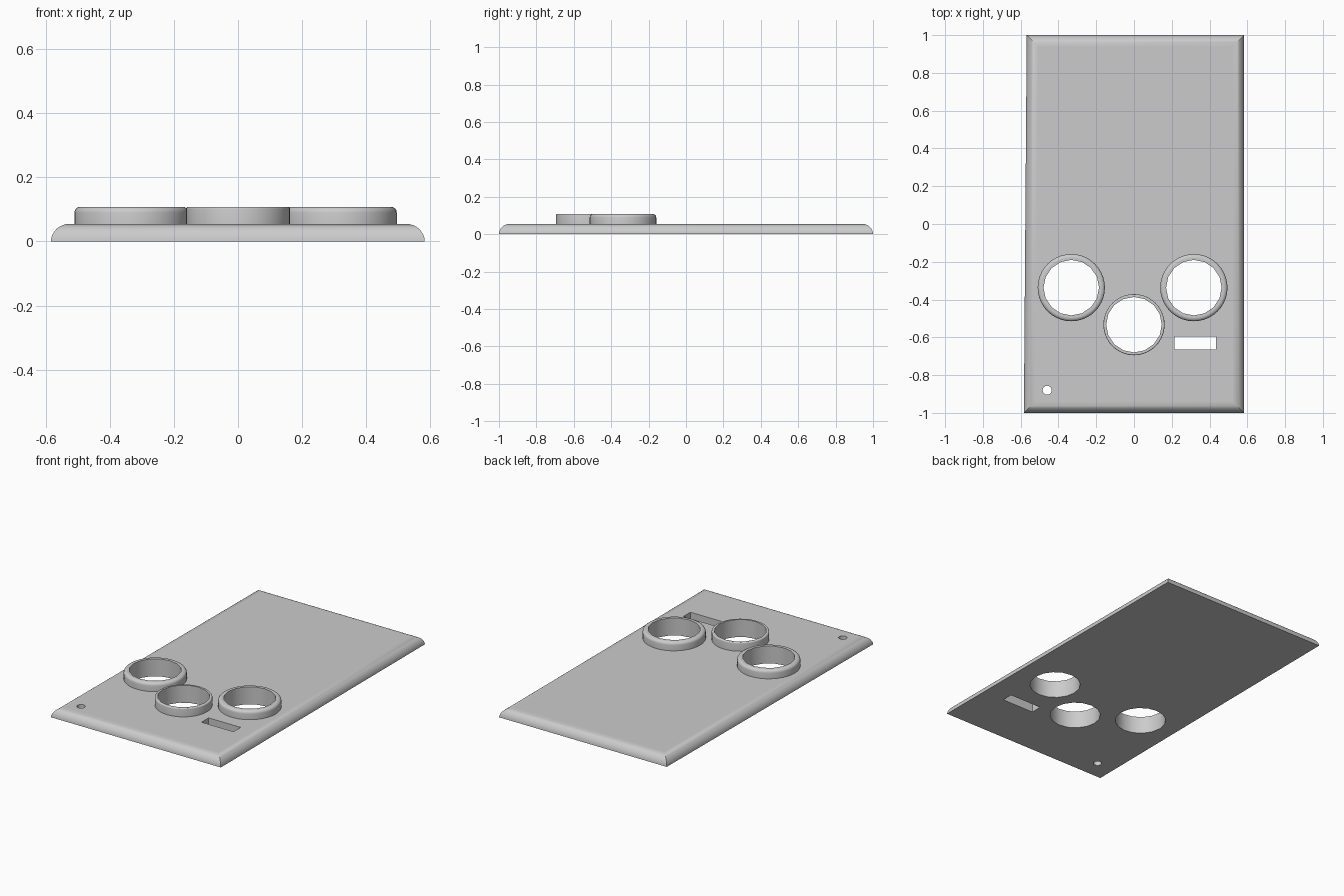
import bpy, bmesh, math

if "Cube" in bpy.data.objects:
    bpy.data.objects.remove(bpy.data.objects["Cube"])

grey = bpy.data.materials.new("mid grey")
grey.diffuse_color = (0.6, 0.6, 0.6, 1)
grey.use_nodes = True
grey.node_tree.nodes["Principled BSDF"].inputs["Base Color"].default_value = grey.diffuse_color

PLATE_TOP, RING_TOP = 0.055, 0.108


def make(name, sections):
    """Closed solid skinned through a stack of matching point loops."""
    bm = bmesh.new()
    loops = [[bm.verts.new(p) for p in s] for s in sections]
    for a, b in zip(loops, loops[1:]):
        for i in range(len(a)):
            j = (i + 1) % len(a)
            bm.faces.new((a[i], a[j], b[j], b[i]))
    bm.faces.new(loops[0][::-1])
    bm.faces.new(loops[-1])
    bmesh.ops.recalc_face_normals(bm, faces=bm.faces)
    mesh = bpy.data.meshes.new(name)
    bm.to_mesh(mesh)
    bm.free()
    mesh.materials.append(grey)
    ob = bpy.data.objects.new(name, mesh)
    bpy.context.collection.objects.link(ob)
    return ob


def circle(x, y, z, r, n):
    return [(x + r * math.cos(math.tau * i / n),
             y + r * math.sin(math.tau * i / n), z) for i in range(n)]


def rect(x0, x1, y0, y1, z):
    return [(x0, y0, z), (x1, y0, z), (x1, y1, z), (x0, y1, z)]


def cut(ob, cutters):
    bpy.context.view_layer.objects.active = ob
    for c in cutters:
        m = ob.modifiers.new("hole", 'BOOLEAN')
        m.operation, m.solver, m.object = 'DIFFERENCE', 'EXACT', c
        bpy.ops.object.modifier_apply(modifier=m.name)


def shade(ob):
    bpy.ops.object.select_all(action='DESELECT')
    ob.select_set(True)
    bpy.context.view_layer.objects.active = ob
    bpy.ops.object.shade_smooth_by_angle(angle=math.radians(32))
    for p in ob.data.polygons:
        if abs(p.normal.z) > 0.999:
            p.use_smooth = False


# Panel with a rounded upper rim, its left edge slightly tapered
steps = 8
sections = []
for i in range(steps + 1):
    a = math.pi / 2 * i / steps
    d = 0.058 * (1 - math.cos(a))
    z = PLATE_TOP * math.sin(a)
    sections.append([(-0.583 + d, -1 + d, z), (0.582 - d, -1 + d, z),
                     (0.582 - d, 1 - d, z), (-0.568 + d, 1 - d, z)])
panel = make("panel", sections)

# Raised collars: name, centre, outer radius, rim rounding
collars = [("left_collar", -0.332, -0.337, 0.178, 0.018),
           ("right_collar", 0.317, -0.337, 0.178, 0.018),
           ("centre_collar", 0.0, -0.533, 0.162, 0.006)]
cutters = []
for name, x, y, r, b in collars:
    prof = [(r, PLATE_TOP)]
    for i in range(5):
        a = math.pi / 2 * i / 4
        prof.append((r - b * (1 - math.cos(a)), RING_TOP - b * (1 - math.sin(a))))
    ring = make(name, [circle(x, y, z, rr, 40) for rr, z in prof])
    bore = make(name + "_bore", [circle(x, y, z, 0.147, 16) for z in (-0.1, 0.2)])
    cut(ring, [bore])
    shade(ring)
    cutters.append(bore)

# Slot and small round hole
cutters.append(make("slot_cutter", [rect(0.215, 0.435, -0.665, -0.595, z) for z in (-0.1, 0.2)]))
cutters.append(make("pin_hole_cutter", [circle(-0.46, -0.88, z, 0.024, 16) for z in (-0.1, 0.2)]))
cut(panel, cutters)
shade(panel)

for c in cutters:
    bpy.data.objects.remove(c)
